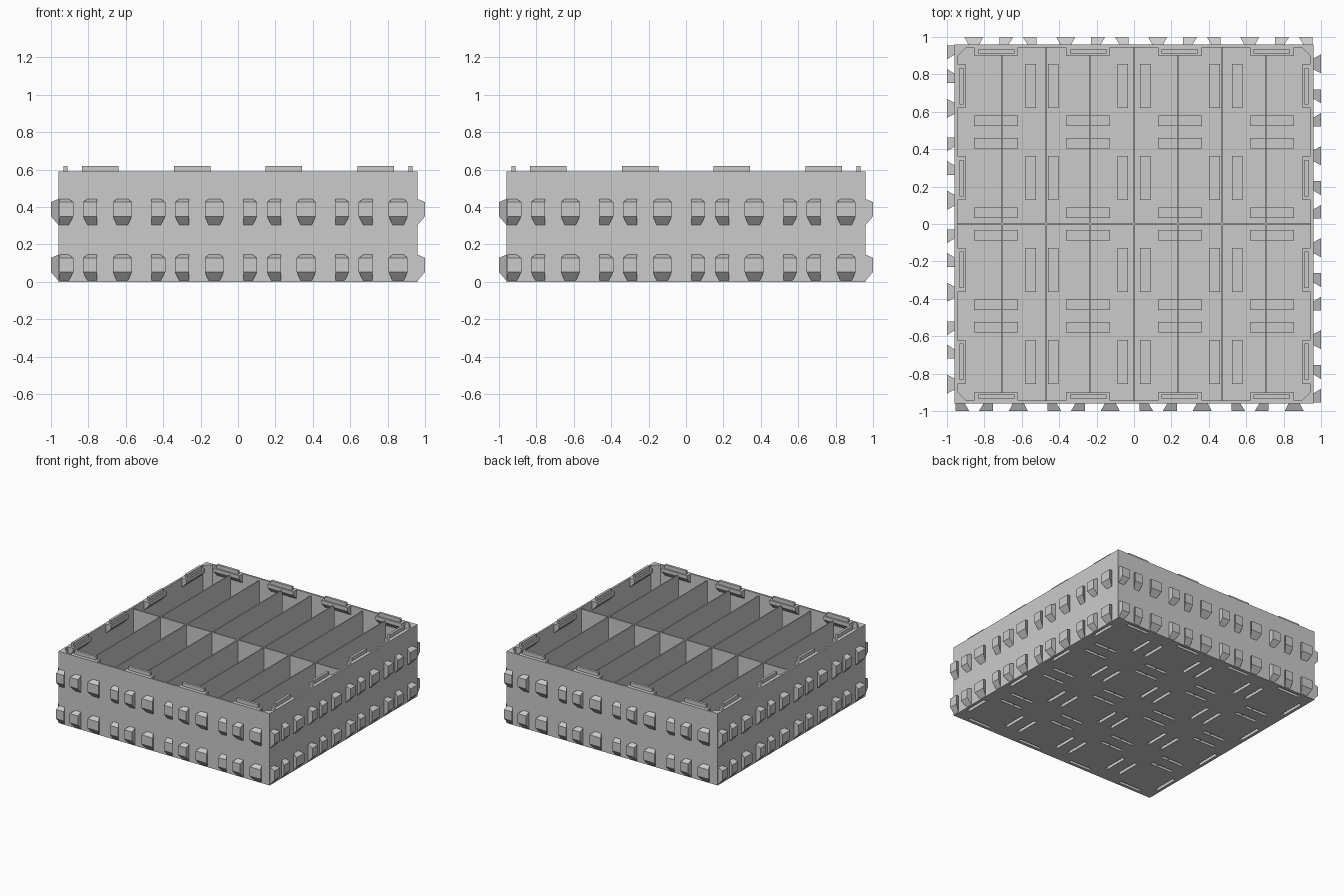
import bpy, bmesh
from math import pi
from mathutils import Matrix, Vector

cube = bpy.data.objects.get("Cube")
if cube:
    bpy.data.objects.remove(cube, do_unlink=True)

OUT, INN, TOP, FLOOR = 0.96, 0.945, 0.59, 0.015
PITCH = 0.4915                                   # spacing of the coupling grid
CELLS = [(i - 1.5) * PITCH for i in range(4)]    # cell centres along a side

grey = bpy.data.materials.new("plain_grey")
grey.use_nodes = True
grey.diffuse_color = (0.6, 0.6, 0.6, 1)
grey.node_tree.nodes["Principled BSDF"].inputs["Base Color"].default_value = (0.6, 0.6, 0.6, 1)


def add_prism(bm, low, high):
    """Solid between two matching loops of points."""
    a = [bm.verts.new(p) for p in low]
    b = [bm.verts.new(p) for p in high]
    n = len(a)
    bm.faces.new(a[::-1])
    bm.faces.new(b)
    for i in range(n):
        j = (i + 1) % n
        bm.faces.new((a[i], a[j], b[j], b[i]))


def rect(x0, x1, y0, y1, z):
    return [(x0, y0, z), (x1, y0, z), (x1, y1, z), (x0, y1, z)]


def add_box(bm, x0, x1, y0, y1, z0, z1):
    add_prism(bm, rect(x0, x1, y0, y1, z0), rect(x0, x1, y0, y1, z1))


def four_sides(bm):
    """Repeat the front side's geometry around the other three sides."""
    source = bm.verts[:] + bm.edges[:] + bm.faces[:]
    for k in range(1, 4):
        copy = bmesh.ops.duplicate(bm, geom=source)["geom"]
        verts = [v for v in copy if isinstance(v, bmesh.types.BMVert)]
        bmesh.ops.rotate(bm, verts=verts, cent=Vector(), matrix=Matrix.Rotation(k * pi / 2, 3, 'Z'))


def finish(bm, name):
    bmesh.ops.recalc_face_normals(bm, faces=bm.faces[:])
    mesh = bpy.data.meshes.new(name)
    bm.to_mesh(mesh)
    bm.free()
    mesh.materials.append(grey)
    obj = bpy.data.objects.new(name, mesh)
    bpy.context.collection.objects.link(obj)
    return obj


def sockets(bm, length, width, edge_width, z0, z1):
    """Boxes in pairs beside each grid line, plus one row along every side."""
    rows = [line + s * 0.06 for line in (-PITCH, 0, PITCH) for s in (-1, 1)]
    for c in CELLS:
        x0, x1 = c - length / 2, c + length / 2
        for r in rows:
            y0, y1 = r - width / 2, r + width / 2
            add_box(bm, x0, x1, y0, y1, z0, z1)
            add_box(bm, y0, y1, x0, x1, z0, z1)
        for s in (-1, 1):
            y0, y1 = s * 0.923 - edge_width / 2, s * 0.923 + edge_width / 2
            add_box(bm, x0, x1, y0, y1, z0, z1)
            add_box(bm, y0, y1, x0, x1, z0, z1)


# Open tray shell with chamfered inner corners
bm = bmesh.new()
c = 0.895
inner = [(c, -INN), (INN, -c), (INN, c), (c, INN), (-c, INN), (-INN, c), (-INN, -c), (-c, -INN)]
e = OUT
outer = [(e, -e), (e, -e), (e, e), (e, e), (-e, e), (-e, e), (-e, -e), (-e, -e)]
loops = [[bm.verts.new((x, y, z)) for x, y in pts]
         for pts, z in ((outer, 0), (outer, TOP), (inner, TOP), (inner, FLOOR))]
for a, b in zip(loops, loops[1:]):
    for i in range(8):
        j = (i + 1) % 8
        bm.faces.new((a[i], a[j], b[j], b[i]))
bm.faces.new(loops[0][::-1])
bm.faces.new(loops[3])
bmesh.ops.remove_doubles(bm, verts=bm.verts[:], dist=0.0001)
bmesh.ops.dissolve_degenerate(bm, dist=0.0001, edges=bm.edges[:])
shell = finish(bm, "tray_shell")

# Raised socket housings on the floor
bm = bmesh.new()
sockets(bm, 0.235, 0.056, 0.044, 0.005, 0.055)
housings = finish(bm, "socket_housings")

# Slots cut up from underneath
bm = bmesh.new()
sockets(bm, 0.205, 0.026, 0.026, -0.02, 0.04)
cutter = finish(bm, "slot_cutter")
cutter.hide_render = True
cutter.hide_viewport = True
cutter.display_type = 'WIRE'
for obj in (shell, housings):
    mod = obj.modifiers.new("slots", 'BOOLEAN')
    mod.operation = 'DIFFERENCE'
    mod.solver = 'EXACT'
    mod.object = cutter

# Thin dividers: seven across, one along the middle
bm = bmesh.new()
for i in range(-3, 4):
    half = 0.005 if i % 2 == 0 else 0.004
    reach = INN if i % 2 == 0 else 0.91
    add_box(bm, i * 0.235 - half, i * 0.235 + half, -reach, reach, 0.01, 0.575)
add_box(bm, -INN, INN, -0.005, 0.005, 0.01, 0.575)
finish(bm, "dividers")

# Sloped brackets inside the rim
bm = bmesh.new()
for c in CELLS:
    x0, x1 = c - 0.1175, c + 0.1175
    profile = [(-INN - 0.005, TOP), (-0.9, TOP), (-0.9, 0.56), (-INN - 0.005, 0.51)]
    add_prism(bm, [(x0, y, z) for y, z in profile], [(x1, y, z) for y, z in profile])
four_sides(bm)
finish(bm, "rim_brackets")

# Stacking tabs standing on the brackets
bm = bmesh.new()
for c in CELLS:
    add_box(bm, c - 0.0975, c + 0.0975, -0.932, -0.912, 0.58, 0.62)
four_sides(bm)
finish(bm, "stacking_tabs")

# Dovetail hooks, two rows per side: outer left, outer right, inner left, inner right offsets
HOOKS = [(0, 0.073, 0, 0.045), (0.124, 0.199, 0.152, 0.199), (0.284, 0.386, 0.308, 0.362)]
bm = bmesh.new()
for c in CELLS:
    start = c - 0.216
    for z in (0, 0.298):
        for a, b, p, q in HOOKS:
            wall = [(start + p, -0.955, z), (start + q, -0.955, z),
                    (start + q, -0.955, z + 0.147), (start + p, -0.955, z + 0.147)]
            face = [(start + a, -1, z + 0.052), (start + b, -1, z + 0.052),
                    (start + b, -1, z + 0.128), (start + a, -1, z + 0.128)]
            add_prism(bm, wall, face)
four_sides(bm)
finish(bm, "coupling_hooks")
